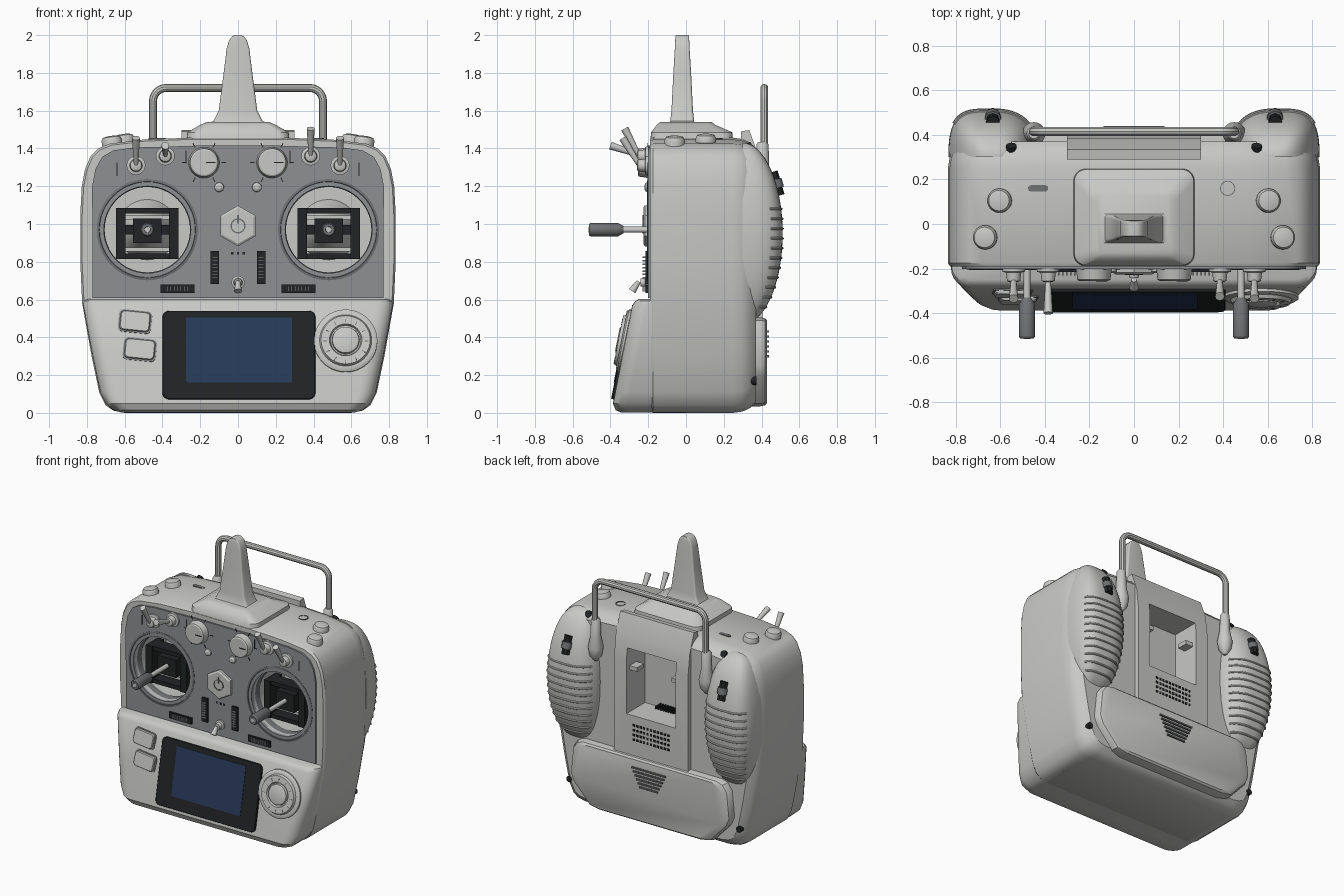
import bpy, bmesh
from math import sin, cos, pi, sqrt, atan, radians
from mathutils import Matrix, Vector

if "Cube" in bpy.data.objects:
    bpy.data.objects.remove(bpy.data.objects["Cube"])


def mat(name, r, g, b):
    m = bpy.data.materials.new(name)
    m.diffuse_color = (r, g, b, 1)
    m.use_nodes = True
    m.node_tree.nodes["Principled BSDF"].inputs["Base Color"].default_value = m.diffuse_color
    return m


SHELL = mat("light_grey", 0.58, 0.58, 0.57)
PLATE = mat("mid_grey", 0.27, 0.28, 0.29)
DARK = mat("dark_grey", 0.16, 0.165, 0.17)
BLACK = mat("black", 0.016, 0.017, 0.018)
BLUE = mat("screen_blue", 0.02, 0.042, 0.1)


def finish(name, bm, m):
    bmesh.ops.recalc_face_normals(bm, faces=bm.faces)
    me = bpy.data.meshes.new(name)
    bm.to_mesh(me)
    bm.free()
    me.materials.append(m)
    ob = bpy.data.objects.new(name, me)
    bpy.context.collection.objects.link(ob)
    return ob


def activate(ob):
    for o in bpy.context.selected_objects:
        o.select_set(False)
    ob.select_set(True)
    bpy.context.view_layer.objects.active = ob


def loft(name, rings, m, M=Matrix(), closed=False):
    bm = bmesh.new()
    vs = [[bm.verts.new(M @ Vector(p)) for p in ring] for ring in rings]
    n = len(vs[0])
    pairs = list(zip(vs, vs[1:])) + ([(vs[-1], vs[0])] if closed else [])
    for a, b in pairs:
        for i in range(n):
            j = (i + 1) % n
            bm.faces.new((a[i], a[j], b[j], b[i]))
    if not closed:
        bm.faces.new(vs[0])
        bm.faces.new(vs[-1])
    return finish(name, bm, m)


def circle(r, n=32, turn=0):
    return [(r * cos(2 * pi * i / n + turn), r * sin(2 * pi * i / n + turn)) for i in range(n)]


def rrect(hx, hy, r, n=5):
    out = []
    for k, (sx, sy) in enumerate(((1, 1), (-1, 1), (-1, -1), (1, -1))):
        for i in range(n + 1):
            a = pi / 2 * (k + i / n)
            out.append((sx * (hx - r) + r * cos(a), sy * (hy - r) + r * sin(a)))
    return out


def prism(name, pts, depth, m, M=Matrix(), top=1.0):
    return loft(name, [[(x, y, 0) for x, y in pts],
                       [(x, y, depth * 0.7) for x, y in pts],
                       [(x * top, y * top, depth) for x, y in pts]], m, M)


def lathe(name, prof, m, M=Matrix(), n=32, closed=False):
    return loft(name, [[(x, y, h) for x, y in circle(r, n)] for r, h in prof], m, M, closed)


def rod(name, a, b, r, m, n=12, r2=None):
    a, b = Vector(a), Vector(b)
    M = Matrix.Translation(a) @ (b - a).to_track_quat('Z', 'Y').to_matrix().to_4x4()
    return lathe(name, [(r, 0), (r2 or r, (b - a).length)], m, M, n)


def boxes(name, items, m):
    """items: (centre, size, turn about y)"""
    bm = bmesh.new()
    for c, s, t in items:
        bmesh.ops.create_cube(bm, size=1, matrix=Matrix.Translation(c) @ Matrix.Rotation(t, 4, 'Y')
                              @ Matrix.Diagonal((*s, 1)))
    return finish(name, bm, m)


def tube(name, pts, r, m):
    cu = bpy.data.curves.new(name, 'CURVE')
    cu.dimensions, cu.bevel_depth, cu.bevel_resolution, cu.use_fill_caps = '3D', r, 3, True
    sp = cu.splines.new('POLY')
    sp.points.add(len(pts) - 1)
    for p, co in zip(sp.points, pts):
        p.co = (*co, 1)
    cu.materials.append(m)
    ob = bpy.data.objects.new(name, cu)
    bpy.context.collection.objects.link(ob)
    activate(ob)
    bpy.ops.object.convert(target='MESH')


def cut(ob, cutter):
    mod = ob.modifiers.new("cut", 'BOOLEAN')
    mod.operation, mod.solver, mod.object = 'DIFFERENCE', 'EXACT', cutter
    activate(ob)
    bpy.ops.object.modifier_apply(modifier=mod.name)


def mirrored(half):
    return half + [(-x, z) for x, z in reversed(half)]


def F(x, z, y=-0.2, tilt=0.0, turn=0.0):
    """Frame on the front: local z points outward, local y up."""
    return Matrix.Translation((x, y, z)) @ Matrix.Rotation(pi / 2 - tilt, 4, 'X') @ Matrix.Rotation(turn, 4, 'Z')


# main shell, lofted from front to back
outline = mirrored([(0.6, 0), (0.66, 0.012), (0.70, 0.04), (0.735, 0.11), (0.775, 0.30), (0.825, 0.58),
                    (0.835, 0.8), (0.835, 1.05), (0.827, 1.2), (0.81, 1.29), (0.78, 1.36), (0.74, 1.40),
                    (0.68, 1.425), (0.5, 1.447), (0.25, 1.457)])
body = loft("body_shell", [[(x * k, y, 0.735 + (z - 0.735) * k) for x, z in outline] for y, k in
                           ((-0.19, 0.988), (-0.175, 1), (0.25, 1), (0.30, 0.99), (0.34, 0.965), (0.37, 0.92))], SHELL)
faceplate = prism("faceplate", mirrored([(0.77, 0.607), (0.772, 1.2), (0.755, 1.29), (0.72, 1.355), (0.66, 1.39),
                                         (0.55, 1.405), (0.2, 1.415)]), 0.022, PLATE, F(0, 0, -0.18))

# centre back panel with a battery recess
panel_side = [(0.29, 1.40), (0.29, 1.49), (0.335, 1.497), (0.385, 1.36), (0.405, 1.2), (0.405, 0.48), (0.29, 0.48)]
back_panel = loft("back_panel", [[(x, y, z) for y, z in panel_side] for x in (-0.3, 0.3)], SHELL)
cutters = [boxes("recess_cutter", [((0, 0.4, 1.035), (0.4, 0.42, 0.48), 0)], SHELL)]
cut(back_panel, cutters[0])
cut(body, cutters[0])
for s in (-1, 1):
    c = lathe("well_cutter", [(0.23, 0), (0.23, 0.45)], SHELL, F(s * 0.48, 0.97, 0.18), 48)
    cutters.append(c)
    cut(body, c)
    cut(faceplate, c)
for c in cutters:
    bpy.data.objects.remove(c)
boxes("battery_clips", [((s * 0.17, 0.33, 1.12), (0.06, 0.08, 0.03), 0) for s in (-1, 1)], SHELL)
boxes("battery_contacts", [((i * 0.02 - 0.07, 0.22, 0.815), (0.01, 0.06, 0.02), 0) for i in range(8)], BLACK)
boxes("back_vent", [((i * 0.028 - 0.14, 0.406, 0.62 + j * 0.035), (0.016, 0.006, 0.016), 0)
                    for i in range(11) for j in range(4)], BLACK)

# lower front console with sloping panel
TILT = atan(0.196)


def py(z):
    return -0.387 + 0.196 * (z - 0.05)


rings = []
for z, w, y in ((0.003, 0.62, -0.345), (0.014, 0.66, -0.372), (0.05, 0.70, py(0.05)), (0.11, 0.73, py(0.11)),
                (0.3, 0.77, py(0.3)), (0.57, 0.82, py(0.57)), (0.592, 0.818, -0.268), (0.602, 0.80, -0.25)):
    arc = [(w - 0.09 + 0.09 * sin(a), y + 0.08 - 0.08 * cos(a)) for a in [i * pi / 12 for i in range(7)]]
    rings.append([(x, v, z) for x, v in mirrored(arc + [(w, 0.0)])])
loft("lower_console", rings, SHELL)


def P(x, z, turn=0.0, lift=0.0):
    return F(x, z, py(z) - lift, TILT, turn)


prism("screen_bezel", rrect(0.405, 0.238, 0.035), 0.014, BLACK, P(0.005, 0.305), 0.99)
prism("screen", rrect(0.28, 0.175, 0.004), 0.004, BLUE, P(0.005, 0.332, 0, 0.0135))
for x, z in ((-0.545, 0.483), (-0.52, 0.335)):
    prism("menu_button_surround", rrect(0.088, 0.06, 0.025), 0.006, PLATE, P(x, z, -0.1))
    prism("menu_button", rrect(0.08, 0.052, 0.022), 0.022, SHELL, P(x, z, -0.1), 0.94)
lathe("scroll_wheel", [(0.168, 0), (0.168, 0.012), (0.155, 0.02), (0.138, 0.02), (0.13, 0.036), (0.086, 0.036),
                       (0.08, 0.02), (0.073, 0.02), (0.07, 0.038), (0.06, 0.042)], SHELL, P(0.57, 0.38), 48)
for i in range(12):
    prism("wheel_mark", [(0.1, -0.002), (0.12, -0.002), (0.12, 0.002), (0.1, 0.002)], 0.003, DARK,
          P(0.57, 0.38, i * pi / 6, 0.035))

# stick wells, gimbals and sticks
for s in (-1, 1):
    x, z = s * 0.48, 0.97
    lathe("well_rim", [(0.268, -0.01), (0.268, 0.004), (0.255, 0.006), (0.226, -0.05), (0.226, -0.09),
                       (0.24, -0.09)], DARK, F(x, z), 48, True)
    boxes("gimbal_frame", [((x, -0.09, z - 0.02 + k * 0.12), (0.33, 0.1, 0.03), 0) for k in (-1, 1)]
          + [((x + k * 0.14, -0.08, z - 0.02), (0.05, 0.14, 0.27), 0) for k in (-1, 1)]
          + [((x, -0.06, z - 0.005), (0.15, 0.16, 0.13), 0), ((x, -0.05, z), (0.24, 0.06, 0.05), 0)], BLACK)
    boxes("gimbal_bars", [((x, -0.05, z - 0.02 + k * 0.085), (0.24, 0.05, 0.02), 0) for k in (-1, 1)], SHELL)
    lathe("gimbal_cone", [(0.06, 0), (0.11, 0.12), (0.16, 0.22)], SHELL, F(x, z, 0.18) @ Matrix.Scale(-1, 4, (0, 0, 1))
          @ Matrix.Translation((0, 0, -0.22)))
    rod("stick_shaft", (x, -0.1, z), (x, -0.37, z), 0.016, SHELL)
    lathe("stick_grip", [(0.018, 0.13), (0.036, 0.16), (0.036, 0.305), (0.03, 0.314), (0.016, 0.314), (0.012, 0.30)],
          DARK, F(x, z), 20)
    lathe("stick_tip", [(0.018, 0.29), (0.015, 0.315)], SHELL, F(x, z), 12)

# toggle switches: base position and lever tip (y, z)
for x, z, ty, tz in ((-0.54, 1.31, -0.335, 1.455), (0.54, 1.31, -0.335, 1.455), (-0.385, 1.36, -0.40, 1.415),
                     (0.385, 1.36, -0.325, 1.505), (0, 0.69, -0.285, 0.645)):
    k = 0.7 if x == 0 else 1
    lathe("switch_nut", [(0.05 * k, 0), (0.05 * k, 0.014), (0.034 * k, 0.018), (0.03 * k, 0.055 * k), (0.02, 0.06 * k)],
          SHELL, F(x, z), 20)
    rod("switch_lever", (x, -0.25, z + 0.005), (x, ty, tz), 0.012, SHELL, 12, 0.021)

# knobs, power button, small buttons and trims
for s in (-1, 1):
    lathe("dial_knob", [(0.082, 0), (0.078, 0.02), (0.074, 0.05), (0.066, 0.055)], SHELL, F(s * 0.18, 1.325), 40)
    boxes("dial_pointer", [((s * 0.18 + 0.035, -0.256, 1.325), (0.05, 0.004, 0.006), 0)], BLACK)
    boxes("dial_ticks", [((s * 0.18 + 0.105 * cos(a), -0.203, 1.325 + 0.105 * sin(a)), (0.025, 0.004, 0.005), -a)
                         for a in [radians(d) for d in (-120, -60, 0, 60, 120, 180)]], BLACK)
    boxes("direction_marks", [((s * 0.64, -0.203, 1.29), (0.006, 0.004, 0.07), 0),
                              ((s * 0.275, -0.203, 1.355), (0.006, 0.004, 0.07), 0)], BLACK)
    lathe("small_button", [(0.026, 0), (0.024, 0.012), (0.012, 0.02)], SHELL, F(s * 0.1, 1.195), 20)
    boxes("trim_slots", [((s * 0.122, -0.205, 0.77), (0.045, 0.02, 0.175), 0),
                         ((s * 0.32, -0.205, 0.657), (0.18, 0.02, 0.045), 0)], BLACK)
    boxes("trim_ridges", [((s * 0.122, -0.215, 0.715 + i * 0.018), (0.03, 0.03, 0.008), 0) for i in range(7)]
          + [((s * 0.32 - 0.054 + i * 0.018, -0.215, 0.657), (0.008, 0.03, 0.03), 0) for i in range(7)], PLATE)
prism("power_button", circle(0.108, 6, pi / 2), 0.026, SHELL, F(0, 0.99), 0.88)
lathe("power_ring", [(0.04, 0), (0.04, 0.004), (0.033, 0.004), (0.033, 0)], DARK, F(0, 0.99, -0.2255), 32, True)
boxes("power_bar", [((0, -0.228, 1.025), (0.008, 0.006, 0.045), 0)], DARK)
boxes("indicator_dots", [((i * 0.03, -0.203, 0.845), (0.013, 0.004, 0.013), 0) for i in (-1, 0, 1)], BLACK)

# antenna and its pedestal
for name, secs in (("antenna_pedestal", ((1.43, 0.275, 0.03, 0.22), (1.485, 0.268, 0.03, 0.215),
                                         (1.525, 0.2, 0.0, 0.155), (1.54, 0.165, 0.0, 0.135))),
                   ("antenna", ((1.53, 0.17, -0.02, 0.07), (1.545, 0.13, -0.02, 0.063), (1.6, 0.102, -0.02, 0.057),
                                (1.8, 0.076, -0.02, 0.047), (1.93, 0.06, -0.02, 0.039), (1.975, 0.046, -0.02, 0.037),
                                (1.993, 0.03, -0.02, 0.036), (2.0, 0.016, -0.02, 0.034)))):
    loft(name, [[(x, y + yc, z) for x, y in rrect(hx, hy, min(hx, hy) * 0.25)] for z, hx, yc, hy in secs], SHELL)

# carry handle
arc = [(0.38 + 0.07 * cos(a), 0.415, 1.65 + 0.07 * sin(a)) for a in [i * pi / 16 for i in range(9)]]
right = [(0.45, 0.415, 1.3)] + arc
tube("carry_handle", right + [(-x, y, z) for x, y, z in reversed(right)], 0.021, SHELL)


# hand grip cross-section point at height z and angle a
def grip(z, a):
    f = sqrt(max(0.003, 1 - ((z - 0.95) / 0.48) ** 2))
    c = cos(a)
    x = 0.2 * f ** 0.75 * (abs(c) ** 0.5 if c > 0 else -abs(c) ** 0.85)
    return 0.633 + x, 0.3 + 0.212 * f * max(0.0, sin(a)) ** 0.75, z


for s in (-1, 1):
    def side(p):
        return (s * p[0], p[1], p[2])
    loft("hand_grip", [[side(grip(0.95 - 0.48 * cos(pi * i / 28), pi * j / 24)) for j in range(25)]
                       for i in range(29)], SHELL)
    for i in range(11):
        z = 0.56 + i * 0.052
        tube("grip_rib", [side(grip(z, pi * (0.22 + 0.6 * j / 16))) for j in range(17)], 0.007, SHELL)
    lo, hi = side(grip(1.15, pi / 2)), side(grip(1.275, pi / 2))
    rod("rear_lever_slot", lo, hi, 0.03, BLACK, 8)
    rod("rear_lever", side(grip(1.19, pi / 2)), side(grip(1.235, pi / 2)), 0.036, DARK, 12)
    lathe("handle_mount", [(0.012, 1.12), (0.042, 1.16), (0.052, 1.22), (0.036, 1.3), (0.032, 1.42), (0.022, 1.435)],
          SHELL, Matrix.Translation((s * 0.45, 0.405, 0)), 20)
    # top buttons and case screws
    for x, y, z in ((0.6, 0.105, 1.425), (0.665, -0.06, 1.415)):
        lathe("top_button", [(0.054, -0.01), (0.054, 0.03), (0.046, 0.046), (0.02, 0.052)], SHELL,
              Matrix.Translation((s * x, y, z)) @ Matrix.Rotation(s * 0.13, 4, 'Y'), 28)
    rod("lower_screw", (s * 0.69, 0.34, 0.17), (s * 0.69, 0.374, 0.17), 0.022, BLACK)
    rod("upper_screw", (s * 0.55, 0.32, 1.395), (s * 0.55, 0.352, 1.415), 0.024, BLACK)
prism("top_slot", rrect(0.045, 0.014, 0.013), 0.006, DARK, Matrix.Translation((-0.43, 0.16, 1.448)))
lathe("top_socket", [(0.034, 0), (0.034, 0.006), (0.03, 0.006), (0.03, 0)], DARK,
      Matrix.Translation((0.42, 0.16, 1.448)), 24, True)

# rear module cover with vents
cover = mirrored([(0.42, 0.035), (0.5, 0.05), (0.63, 0.19), (0.655, 0.25), (0.635, 0.44), (0.6, 0.49), (0.55, 0.505)])
loft("module_cover", [[(x * k, y, 0.27 + (z - 0.27) * k) for x, z in cover]
                      for y, k in ((0.3, 1), (0.395, 1), (0.418, 0.98), (0.43, 0.93))], SHELL)
boxes("module_vents", [((0, 0.432, 0.30 + i * 0.026), (0.15 + i * 0.025, 0.016, 0.011), 0) for i in range(6)], DARK)

# smooth shading with crisp edges
for ob in list(bpy.data.objects):
    if ob.type == 'MESH':
        activate(ob)
        bpy.ops.object.shade_smooth_by_angle(angle=radians(32))
